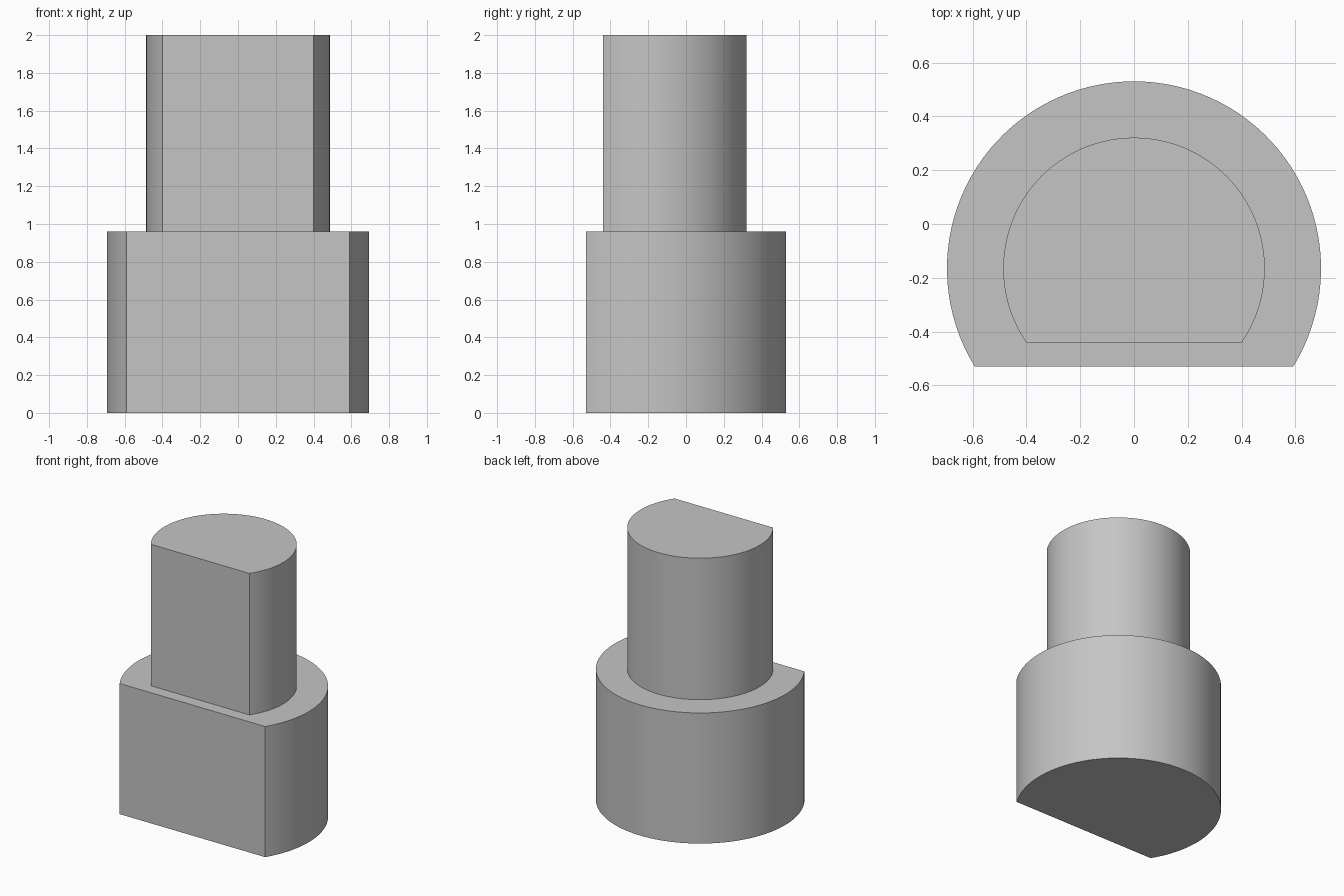
import bpy
import bmesh
import math

cube = bpy.data.objects.get("Cube")
if cube:
    bpy.data.objects.remove(cube, do_unlink=True)

# Single plain grey material
GREY = (0.56, 0.56, 0.56, 1.0)
grey = bpy.data.materials.new("light_grey")
grey.use_nodes = True
grey.diffuse_color = GREY
grey.node_tree.nodes["Principled BSDF"].inputs["Base Color"].default_value = GREY

AXIS_Y = -0.165   # shared axis of both round sections
SEGMENTS = 72


def flatted_cylinder(name, radius, flat_y, bottom, top):
    """Extrude a D-shaped profile: a circle cut off by a flat facing -y."""
    start = math.asin((flat_y - AXIS_Y) / radius)
    sweep = math.pi - 2 * start
    bm = bmesh.new()
    ring = []
    for i in range(SEGMENTS + 1):
        a = start + sweep * i / SEGMENTS
        ring.append(bm.verts.new((radius * math.cos(a),
                                  AXIS_Y + radius * math.sin(a), bottom)))
    base = bm.faces.new(ring)
    extruded = bmesh.ops.extrude_face_region(bm, geom=[base], use_keep_orig=True)
    moved = [g for g in extruded["geom"] if isinstance(g, bmesh.types.BMVert)]
    bmesh.ops.translate(bm, verts=moved, vec=(0, 0, top - bottom))
    bmesh.ops.recalc_face_normals(bm, faces=bm.faces)
    mesh = bpy.data.meshes.new(name)
    bm.to_mesh(mesh)
    bm.free()
    mesh.materials.append(grey)
    obj = bpy.data.objects.new(name, mesh)
    bpy.context.collection.objects.link(obj)
    # Smooth round wall, sharp rims and flat edges
    bpy.ops.object.select_all(action="DESELECT")
    obj.select_set(True)
    bpy.context.view_layer.objects.active = obj
    bpy.ops.object.shade_smooth_by_angle(angle=math.radians(30))
    return obj


# Wide lower body and narrower shaft standing on it
flatted_cylinder("base_body", 0.695, -0.53, 0.0, 0.96)
flatted_cylinder("upper_shaft", 0.486, -0.44, 0.96, 2.0)
